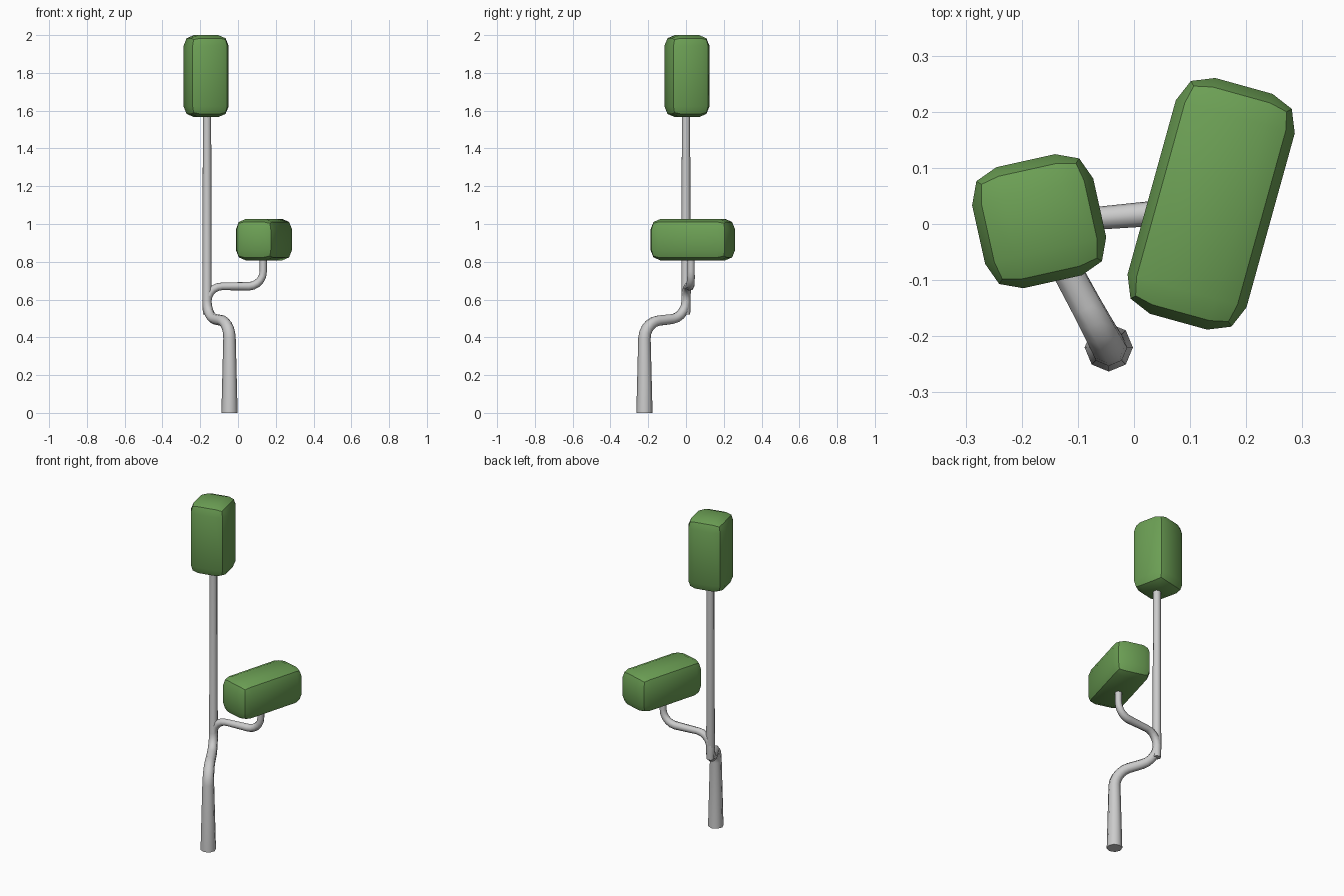
import bpy, math
from mathutils import Vector

if "Cube" in bpy.data.objects:
    bpy.data.objects.remove(bpy.data.objects["Cube"])

leaf = bpy.data.materials.new("leaf_green")
leaf.diffuse_color = (0.15, 0.35, 0.09, 1)
leaf.use_nodes = True
leaf.node_tree.nodes["Principled BSDF"].inputs["Base Color"].default_value = leaf.diffuse_color


def rounded_path(pts, cut, steps=5):
    """Replace inner corners of (position, radius) points with smooth bends."""
    pts = [(Vector(p), r) for p, r in pts]
    out = [pts[0]]
    for (a, _), (b, r), (c, _) in zip(pts, pts[1:], pts[2:]):
        p = b + (a - b).normalized() * cut
        q = b + (c - b).normalized() * cut
        for i in range(steps + 1):
            t = i / steps
            # cubic bend, close to a circular arc
            h1, h2 = p.lerp(b, 0.55), q.lerp(b, 0.55)
            co = (p * (1 - t) ** 3 + h1 * 3 * t * (1 - t) ** 2
                  + h2 * 3 * t * t * (1 - t) + q * t ** 3)
            out.append((co, r + (0.5 - t) * 0.004))
    out.append(pts[-1])
    return out


def stem(name, pts, cut):
    """Tapered eight-sided tube along a bent path."""
    path = rounded_path(pts, cut)
    cu = bpy.data.curves.new(name, 'CURVE')
    cu.dimensions = '3D'
    cu.bevel_depth = 1.0
    cu.bevel_resolution = 2
    cu.use_fill_caps = True
    sp = cu.splines.new('POLY')
    sp.points.add(len(path) - 1)
    for pt, (co, r) in zip(sp.points, path):
        pt.co = (*co, 1)
        pt.radius = r
    ob = bpy.data.objects.new(name, cu)
    bpy.context.collection.objects.link(ob)
    bpy.ops.object.select_all(action='DESELECT')
    ob.select_set(True)
    bpy.context.view_layer.objects.active = ob
    bpy.ops.object.convert(target='MESH')
    bpy.ops.object.shade_smooth_by_angle(angle=math.radians(50))


def foliage(name, loc, size, turn):
    """Block of leaves with two-step rounded edges."""
    bpy.ops.mesh.primitive_cube_add(size=1, location=loc, rotation=(0, 0, math.radians(turn)))
    ob = bpy.context.object
    ob.name = name
    ob.scale = size
    bpy.ops.object.transform_apply(location=False, rotation=False, scale=True)
    bev = ob.modifiers.new("round_edges", 'BEVEL')
    bev.width = 0.057
    bev.segments = 2
    bpy.ops.object.modifier_apply(modifier=bev.name)
    bpy.ops.object.shade_smooth_by_angle(angle=math.radians(30))
    ob.data.materials.append(leaf)


# Trunk and side branch
stem("trunk", [((-0.045, -0.22, 0), 0.043), ((-0.045, -0.22, 0.48), 0.031),
               ((-0.164, 0, 0.505), 0.026), ((-0.164, 0, 1.62), 0.022)], 0.085)
stem("branch", [((-0.164, 0, 0.52), 0.022), ((-0.164, 0.002, 0.67), 0.022),
                ((0.134, 0.027, 0.67), 0.021), ((0.134, 0.027, 0.86), 0.019)], 0.08)

# Leaf blocks
foliage("upper_foliage", (-0.169, 0.005, 1.783), (0.221, 0.221, 0.434), 12.5)
foliage("lower_foliage", (0.1375, 0.036, 0.917), (0.22, 0.436, 0.221), -15.5)
